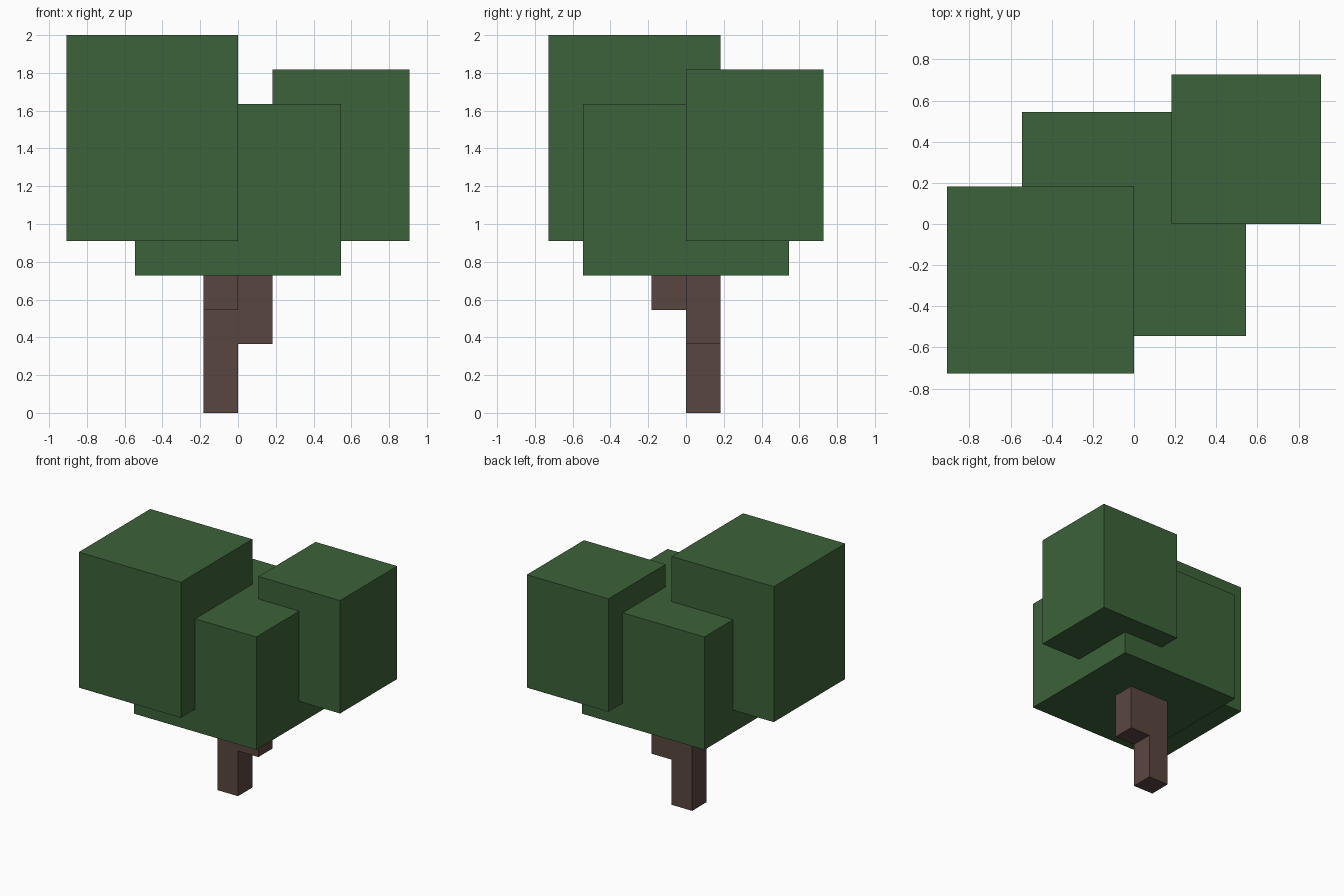
import bpy
import bmesh
from mathutils import Vector

if "Cube" in bpy.data.objects:
    bpy.data.objects.remove(bpy.data.objects["Cube"])

U = 2 / 11  # block size


def material(name, color):
    mat = bpy.data.materials.new(name)
    mat.diffuse_color = (*color, 1)
    mat.use_nodes = True
    mat.node_tree.nodes["Principled BSDF"].inputs["Base Color"].default_value = mat.diffuse_color
    return mat


LEAF = material("leaf green", (0.045, 0.122, 0.041))
BARK = material("bark brown", (0.102, 0.061, 0.050))


def box(name, lo, hi, mat):
    """Axis-aligned box between two corners given in blocks."""
    lo, hi = Vector(lo) * U, Vector(hi) * U
    bm = bmesh.new()
    bmesh.ops.create_cube(bm, size=1)
    bmesh.ops.scale(bm, vec=hi - lo, verts=bm.verts)
    mesh = bpy.data.meshes.new(name)
    bm.to_mesh(mesh)
    bm.free()
    mesh.materials.append(mat)
    obj = bpy.data.objects.new(name, mesh)
    obj.location = (lo + hi) / 2
    bpy.context.collection.objects.link(obj)
    return obj


# Trunk with two stepped branches
box("trunk", (-1, 0, 0), (0, 1, 4), BARK)
box("side_branch", (0, 0, 2), (1, 1, 4), BARK)
box("front_branch", (-1, -1, 3), (0, 0, 4), BARK)

# Three overlapping leaf blocks
box("middle_canopy", (-3, -3, 4), (3, 3, 9), LEAF)
box("large_canopy", (-5, -4, 5), (0, 1, 11), LEAF)
box("small_canopy", (1, 0, 5), (5, 4, 10), LEAF)
